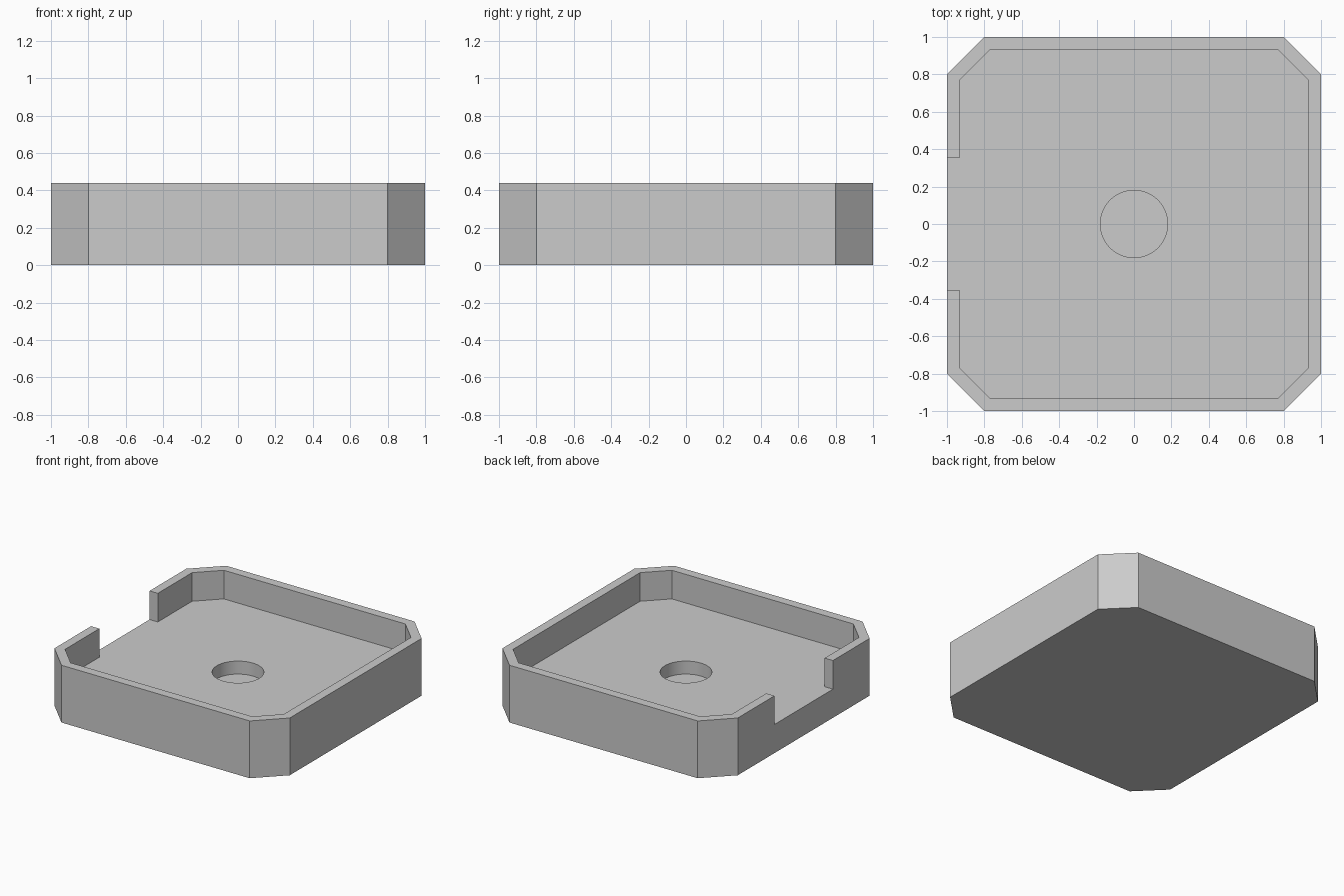
import bpy, bmesh, math

cube = bpy.data.objects.get("Cube")
if cube:
    bpy.data.objects.remove(cube, do_unlink=True)

HEIGHT, FLOOR, HOLE_FLOOR = 0.44, 0.22, 0.12
WALL, CHAMFER = 0.07, 0.2
NOTCH, HOLE_RADIUS = 0.355, 0.18


def octagon(half, flat):
    """Square outline with cut corners, counter-clockwise, starting on the -x side."""
    return [(-half, -flat), (-flat, -half), (flat, -half), (half, -flat),
            (half, flat), (flat, half), (-flat, half), (-half, flat)]


def prism(name, outline, z0, z1):
    """Upright solid with the given outline."""
    bm = bmesh.new()
    base = bm.faces.new([bm.verts.new((x, y, z0)) for x, y in outline])
    top = bmesh.ops.extrude_face_region(bm, geom=[base], use_keep_orig=True)["geom"]
    verts = [v for v in top if isinstance(v, bmesh.types.BMVert)]
    bmesh.ops.translate(bm, verts=verts, vec=(0, 0, z1 - z0))
    bmesh.ops.recalc_face_normals(bm, faces=bm.faces)
    mesh = bpy.data.meshes.new(name)
    bm.to_mesh(mesh)
    bm.free()
    obj = bpy.data.objects.new(name, mesh)
    bpy.context.collection.objects.link(obj)
    return obj


def carve(target, cutter):
    """Subtract the cutter from the target and discard it."""
    cutter.hide_render = True
    mod = target.modifiers.new("carve", "BOOLEAN")
    mod.operation, mod.solver, mod.object = "DIFFERENCE", "EXACT", cutter
    bpy.context.view_layer.objects.active = target
    bpy.ops.object.modifier_apply(modifier=mod.name)
    bpy.data.objects.remove(cutter, do_unlink=True)


# Solid body with chamfered corners
tray = prism("tray", octagon(1, 1 - CHAMFER), 0, HEIGHT)

# Recess with an opening through the right wall
inner = 1 - WALL
inner_flat = 1 - CHAMFER - WALL * math.tan(math.pi / 8)
opening = [(-inner, NOTCH), (-1.1, NOTCH), (-1.1, -NOTCH), (-inner, -NOTCH)]
carve(tray, prism("recess_cutter", octagon(inner, inner_flat) + opening, FLOOR, HEIGHT + 0.1))

# Round blind hole in the floor
steps = 64
circle = [(HOLE_RADIUS * math.cos(2 * math.pi * i / steps),
           HOLE_RADIUS * math.sin(2 * math.pi * i / steps)) for i in range(steps)]
carve(tray, prism("hole_cutter", circle, HOLE_FLOOR, HEIGHT))

# Plain grey material
grey = bpy.data.materials.new("grey")
grey.use_nodes = True
grey.diffuse_color = (0.6, 0.6, 0.6, 1)
grey.node_tree.nodes["Principled BSDF"].inputs["Base Color"].default_value = grey.diffuse_color
tray.data.materials.clear()
tray.data.materials.append(grey)

bpy.ops.object.select_all(action="DESELECT")
tray.select_set(True)
bpy.context.view_layer.objects.active = tray
bpy.ops.object.shade_smooth_by_angle(angle=math.radians(30))
